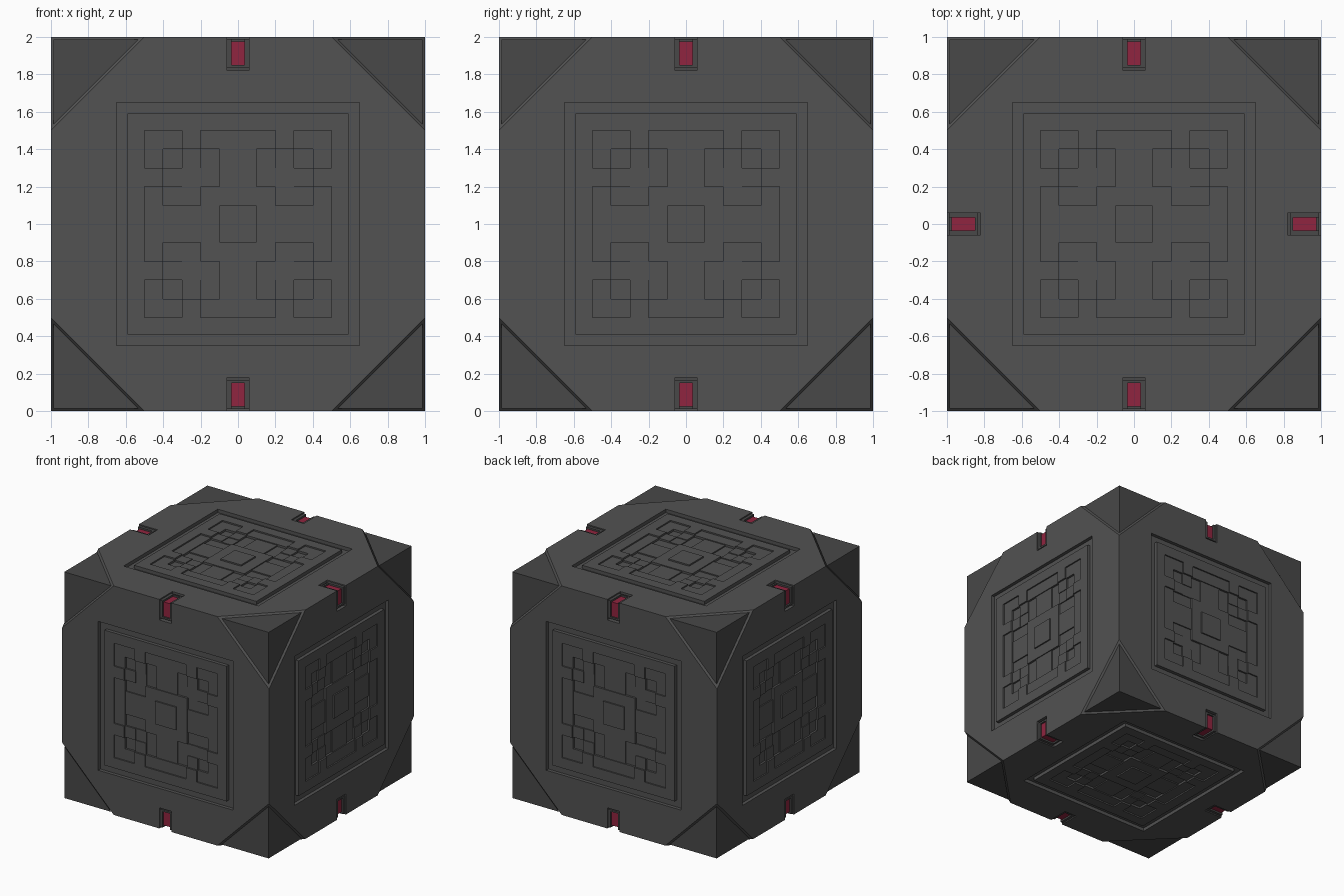
import bpy, bmesh, itertools
from mathutils import Matrix, Vector

if "Cube" in bpy.data.objects:
    bpy.data.objects.remove(bpy.data.objects["Cube"])


def material(name, r, g, b):
    m = bpy.data.materials.new(name)
    m.diffuse_color = (r, g, b, 1)
    m.use_nodes = True
    m.node_tree.nodes["Principled BSDF"].inputs["Base Color"].default_value = m.diffuse_color
    return m


SIGNS = (-1, 1)
GREY = material("dark_grey", .085, .085, .085)
PLATE = material("plate_grey", .065, .065, .065)
DARK = material("groove_grey", .045, .045, .045)
RED = material("red", .28, .018, .05)


def finish(bm, name, mat, fix_normals=True):
    if fix_normals:
        bmesh.ops.recalc_face_normals(bm, faces=bm.faces)
    me = bpy.data.meshes.new(name)
    bm.to_mesh(me)
    bm.free()
    ob = bpy.data.objects.new(name, me)
    ob.location.z = 1
    bpy.context.collection.objects.link(ob)
    me.materials.append(mat)
    return ob


def box(bm, ranges):
    """Axis-aligned box from three (low, high) ranges."""
    c = Vector([(a + b) / 2 for a, b in ranges])
    s = [abs(b - a) for a, b in ranges]
    bmesh.ops.create_cube(bm, size=1, matrix=Matrix.Translation(c) @ Matrix.Diagonal((*s, 1)))


def corners(bm, tip, plane):
    """Eight corner tetrahedra: tip at (tip,tip,tip), base on x+y+z=plane."""
    leg = 3 * tip - plane
    for s in itertools.product(SIGNS, repeat=3):
        pts = [[tip] * 3 for _ in range(4)]
        for k in range(3):
            pts[k + 1][k] -= leg
        v = [bm.verts.new([p[i] * s[i] for i in range(3)]) for p in pts]
        for f in itertools.combinations(v, 3):
            bm.faces.new(f)


def edge_boxes(bm, along, u, w):
    """A box repeated on the eight horizontal cube edges."""
    for k in range(2):
        for su, sw in itertools.product(SIGNS, repeat=2):
            r = [None] * 3
            r[k] = along
            r[1 - k] = [su * t for t in u]
            r[2] = [sw * t for t in w]
            box(bm, r)


# Main body with corner cuts, edge notches and face pits
bm = bmesh.new()
box(bm, [(-1, 1)] * 3)
body = finish(bm, "body", GREY)
bm = bmesh.new()
corners(bm, 1.2, 2.5)
edge_boxes(bm, (-.06, .06), (.82, 1.1), (.82, 1.1))
for k in range(3):
    for s in SIGNS:
        r = [(-.65, .65)] * 3
        r[k] = (.96 * s, 1.1 * s)
        box(bm, r)
cutter = finish(bm, "body_cutter", GREY)
cutter.hide_render = True
cutter.hide_viewport = True
mod = body.modifiers.new("cuts", 'BOOLEAN')
mod.operation = 'DIFFERENCE'
mod.solver = 'EXACT'
mod.object = cutter

# Corner plates and the shallow groove floor around them
bm = bmesh.new()
corners(bm, .987, 2.508)
finish(bm, "corner_plates", PLATE)
bm = bmesh.new()
corners(bm, .965, 2.5)
finish(bm, "corner_groove_floor", DARK)

# Edge clips: grey bracket and red insert
bm = bmesh.new()
edge_boxes(bm, (-.06, .06), (.8, .96), (.8, .96))
for lo, hi in ((-.06, -.035), (.035, .06)):
    edge_boxes(bm, (lo, hi), (.835, .99), (.835, .99))
edge_boxes(bm, (-.035, .035), (.835, .85), (.84, .99))
edge_boxes(bm, (-.035, .035), (.84, .99), (.835, .85))
finish(bm, "edge_brackets", PLATE)
bm = bmesh.new()
edge_boxes(bm, (-.035, .035), (.85, .975), (.85, .975))
finish(bm, "edge_inserts", RED)


# Stepped square relief in each face
def depth(u, v):
    a, b = max(abs(u), abs(v)), min(abs(u), abs(v))
    if a > .59:
        return .03                                  # border groove
    if a > .5:
        return 0
    if b > .3:
        return .03 if a < .4 else .012              # corner blocks
    if a < .2:
        return 0 if a < .1 else .012                # centre
    if b < .2:
        if a > .4:
            return .012                             # side bars
        return .02 if b < .1 else .03
    if a < .4:
        return .015 if a > .3 else .022             # diagonal links
    return 0


half = [.1, .2, .3, .4, .5, .59, .65]
grid = [-t for t in reversed(half)] + half
n = len(grid) - 1
D = [[depth((grid[i] + grid[i + 1]) / 2, (grid[j] + grid[j + 1]) / 2)
      for j in range(n)] for i in range(n)]


def quad(bm, k, s, pts):
    vs = []
    for u, v, d in pts:
        co = [0] * 3
        co[k], co[(k + 1) % 3], co[(k + 2) % 3] = s * (1 - d), u, v
        vs.append(bm.verts.new(co))
    f = bm.faces.new(vs)
    if s < 0:
        f.normal_flip()


bm = bmesh.new()
for k, s, i, j in itertools.product(range(3), SIGNS, range(n), range(n)):
    a, b, c, e = grid[i], grid[i + 1], grid[j], grid[j + 1]
    d = D[i][j]
    quad(bm, k, s, [(a, c, d), (b, c, d), (b, e, d), (a, e, d)])
    if i + 1 < n and D[i + 1][j] != d:
        q = D[i + 1][j]
        quad(bm, k, s, [(b, c, d), (b, c, q), (b, e, q), (b, e, d)])
    if j + 1 < n and D[i][j + 1] != d:
        q = D[i][j + 1]
        quad(bm, k, s, [(a, e, d), (a, e, q), (b, e, q), (b, e, d)][::-1])
finish(bm, "face_reliefs", GREY, False)
